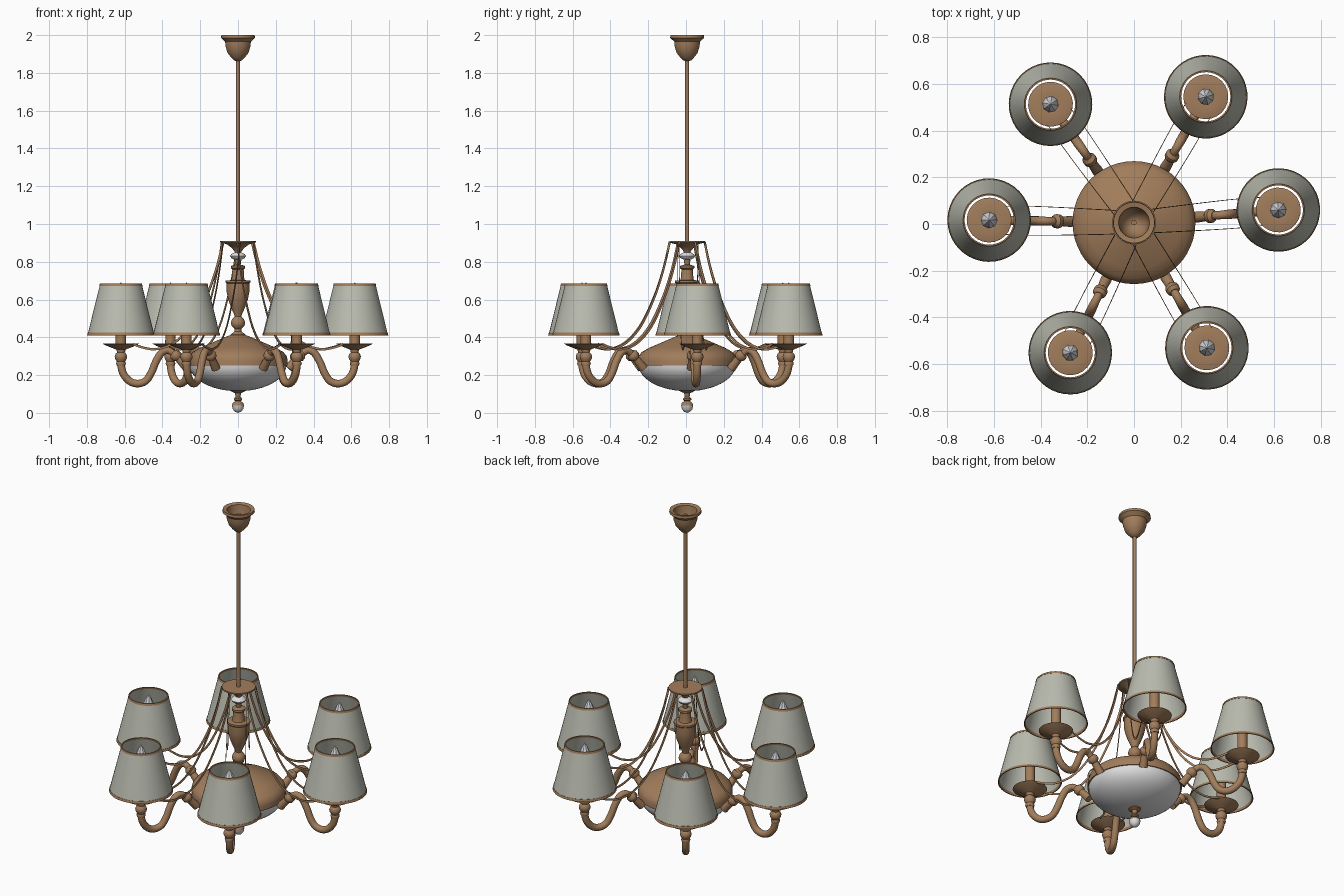
import bpy, bmesh, math
from mathutils import Vector, Matrix

if "Cube" in bpy.data.objects:
    bpy.data.objects.remove(bpy.data.objects["Cube"])

CY = 0.006  # body axis offset in y


def material(name, rgb):
    m = bpy.data.materials.new(name)
    m.diffuse_color = (*rgb, 1)
    m.use_nodes = True
    m.node_tree.nodes["Principled BSDF"].inputs["Base Color"].default_value = m.diffuse_color
    return m


BRONZE = material("bronze", (0.36, 0.205, 0.105))
FABRIC = material("shade_fabric", (0.49, 0.50, 0.43))
GLASS = material("white_glass", (0.74, 0.74, 0.75))
BULB = material("bulb_glass", (0.68, 0.69, 0.72))


def finish(name, bm, mats, matrix, smooth=True, angle=40):
    bmesh.ops.recalc_face_normals(bm, faces=bm.faces)
    me = bpy.data.meshes.new(name)
    bm.to_mesh(me)
    bm.free()
    for m in mats:
        me.materials.append(m)
    if smooth:
        me.polygons.foreach_set("use_smooth", [True] * len(me.polygons))
        me.set_sharp_from_angle(angle=math.radians(angle))
    ob = bpy.data.objects.new(name, me)
    ob.matrix_world = matrix
    bpy.context.collection.objects.link(ob)
    return ob


def skin(bm, rings, closed=False):
    n = len(rings[0])
    pairs = list(zip(rings, rings[1:])) + ([(rings[-1], rings[0])] if closed else [])
    for a, b in pairs:
        for i in range(n):
            j = (i + 1) % n
            bm.faces.new((a[i], a[j], b[j], b[i]))


def lathe(name, profile, mat, matrix, seg=32, smooth=True, closed=False):
    """Revolve (radius, z) points round the local z axis."""
    bm = bmesh.new()
    rings = []
    for r, z in profile:
        rings.append([bm.verts.new((max(r, 1e-5) * math.cos(2 * math.pi * i / seg),
                                    max(r, 1e-5) * math.sin(2 * math.pi * i / seg), z))
                      for i in range(seg)])
    skin(bm, rings, closed)
    bmesh.ops.remove_doubles(bm, verts=bm.verts, dist=1e-4)
    return finish(name, bm, [mat], matrix, smooth)


def spline(points, steps=5):
    """Catmull-Rom through tuples of any length."""
    p = [points[0]] + list(points) + [points[-1]]
    out = []
    for i in range(1, len(p) - 2):
        for s in range(steps):
            t = s / steps
            out.append(tuple(0.5 * (2 * b + (c - a) * t + (2 * a - 5 * b + 4 * c - d) * t * t
                                    + (3 * b - a - 3 * c + d) * t ** 3)
                             for a, b, c, d in zip(p[i - 1], p[i], p[i + 1], p[i + 2])))
    return out + [tuple(points[-1])]


def sweep(name, path, section, mat, matrix):
    """path: (x, y, z, scale); section: (sideways, in-plane) points."""
    bm = bmesh.new()
    rings = []
    for i, (x, y, z, s) in enumerate(path):
        a, b = path[max(i - 1, 0)], path[min(i + 1, len(path) - 1)]
        t = Vector((b[0] - a[0], b[1] - a[1], b[2] - a[2])).normalized()
        side = Vector((0, 1, 0))
        up = t.cross(side).normalized()
        rings.append([bm.verts.new(Vector((x, y, z)) + side * u * s + up * v * s)
                      for u, v in section])
    skin(bm, rings)
    bm.faces.new(rings[0])
    bm.faces.new(rings[-1])
    return finish(name, bm, [mat], matrix)


AXIS = Matrix.Translation((0, CY, 0))

# ceiling canopy (open dish) and hanging rod
lathe("ceiling_canopy", [(0.066, 1.995), (0.088, 2.0), (0.09, 1.985), (0.075, 1.972), (0.068, 1.965),
                         (0.066, 1.94), (0.055, 1.905), (0.035, 1.88), (0.02, 1.865), (0.0, 1.862),
                         (0.0, 1.868), (0.03, 1.885), (0.05, 1.91), (0.06, 1.945)],
      BRONZE, AXIS, closed=True)
lathe("hanging_rod", [(0, 1.97), (0.011, 1.97), (0.011, 0.9), (0, 0.9)], BRONZE, AXIS, 16)

# crown plate with glass bead below
lathe("crown_plate", [(0, 0.91), (0.094, 0.91), (0.094, 0.902), (0.06, 0.893), (0.035, 0.875),
                      (0.022, 0.86), (0.014, 0.845), (0.014, 0.80), (0, 0.80)], BRONZE, AXIS)
lathe("glass_bead", [(0, 0.852), (0.02, 0.849), (0.036, 0.84), (0.042, 0.831), (0.036, 0.82),
                     (0.02, 0.812), (0, 0.81)], GLASS, AXIS)

# turned central column
lathe("column_urn", [(0, 0.81), (0.018, 0.81), (0.014, 0.785), (0.038, 0.778), (0.038, 0.766), (0.03, 0.76),
                     (0.033, 0.715), (0.036, 0.703), (0.065, 0.7), (0.065, 0.69), (0.06, 0.685),
                     (0.06, 0.64), (0.052, 0.60), (0.036, 0.555), (0.022, 0.525), (0.018, 0.51),
                     (0.032, 0.495), (0.038, 0.476), (0.032, 0.458), (0.018, 0.445), (0.02, 0.43),
                     (0.04, 0.415), (0.04, 0.40)], BRONZE, AXIS)

# bronze dome and glass bowl
lathe("body_dome", [(0.03, 0.415), (0.06, 0.405), (0.13, 0.375), (0.2, 0.345), (0.24, 0.322), (0.258, 0.3),
                    (0.263, 0.28), (0.263, 0.252), (0.25, 0.252)], BRONZE, AXIS, 48)
lathe("glass_bowl", [(0.257 * math.cos(a * math.pi / 24), 0.255 - 0.14 * math.sin(a * math.pi / 24))
                     for a in range(13)], GLASS, AXIS, 48)

# bottom finial
lathe("bottom_finial", [(0, 0.125), (0.035, 0.122), (0.035, 0.112), (0.016, 0.105), (0.013, 0.085),
                        (0.022, 0.075), (0.022, 0.068), (0.014, 0.063), (0.028, 0.053),
                        (0.032, 0.04)], BRONZE, AXIS, 24)
lathe("finial_tip", [(0.032, 0.04), (0.028, 0.02), (0.016, 0.006), (0, 0.0)], GLASS, AXIS, 24)

# S-shaped arm: r, 0, z, tube radius
ARM = [(0.62, 0, 0.30, 0.019), (0.62, 0, 0.255, 0.02), (0.606, 0, 0.205, 0.02), (0.572, 0, 0.167, 0.02),
       (0.53, 0, 0.155, 0.02), (0.488, 0, 0.17, 0.02), (0.458, 0, 0.215, 0.02), (0.435, 0, 0.27, 0.02),
       (0.405, 0, 0.318, 0.02), (0.37, 0, 0.331, 0.018), (0.34, 0, 0.312, 0.018)]
COLLAR = [(0.345, 0, 0.32, 0.018), (0.335, 0, 0.31, 0.03), (0.322, 0, 0.296, 0.03), (0.314, 0, 0.287, 0.02),
          (0.29, 0, 0.26, 0.022), (0.268, 0, 0.236, 0.024)]
CIRCLE = [(math.cos(i * math.pi / 8), math.sin(i * math.pi / 8)) for i in range(16)]
RIBBON = [(-0.0015, -0.006), (0.0015, -0.006), (0.0015, 0.006), (-0.0015, 0.006)]


def shade_r(z):
    return 0.177 + (0.110 - 0.177) * (z - 0.412) / (0.684 - 0.412)


def band(name, z0, z1, out, thick, mat, matrix):
    lathe(name, [(shade_r(z0) + out, z0), (shade_r(z1) + out, z1),
                 (shade_r(z1) + out - thick, z1), (shade_r(z0) + out - thick, z0)],
          mat, matrix, 40, closed=True)


for k, deg in enumerate((5, 60.3, 125.2, 179, 243.9, 300.2)):
    rot = AXIS @ Matrix.Rotation(math.radians(deg), 4, "Z")
    lamp = rot @ Matrix.Translation((0.62, 0, 0))
    n = "_%d" % (k + 1)
    # arm and its end collar at the body
    sweep("arm" + n, spline(ARM), CIRCLE, BRONZE, rot)
    sweep("arm_collar" + n, COLLAR, CIRCLE, BRONZE, rot)
    # turned cup, drip pan and candle sleeve
    lathe("lamp_cup" + n, [(0, 0.25), (0.022, 0.25), (0.026, 0.262), (0.022, 0.272), (0.03, 0.285),
                           (0.033, 0.298), (0.028, 0.313), (0.02, 0.32), (0.024, 0.335), (0.05, 0.345),
                           (0.075, 0.355), (0.096, 0.366), (0.092, 0.368), (0.028, 0.362),
                           (0.027, 0.56), (0, 0.56)], BRONZE, lamp, 24)
    # faceted candle bulb
    lathe("bulb" + n, [(0.015, 0.555), (0.03, 0.575), (0.036, 0.6), (0.03, 0.635), (0.015, 0.67),
                       (0, 0.692)], BULB, lamp, 8, smooth=False)
    # lampshade with trims
    band("lampshade" + n, 0.412, 0.684, 0, 0.003, FABRIC, lamp)
    band("shade_trim_bottom" + n, 0.411, 0.425, 0.0015, 0.006, BRONZE, lamp)
    band("shade_trim_top" + n, 0.673, 0.685, 0.0015, 0.006, BRONZE, lamp)
    # pair of swags from crown to pan
    for s in (-1, 1):
        swag = spline([(0.078, s * 0.05, 0.905, 1), (0.115, s * 0.052, 0.76, 1), (0.17, s * 0.054, 0.61, 1),
                       (0.25, s * 0.057, 0.46, 1), (0.34, s * 0.06, 0.37, 1), (0.43, s * 0.062, 0.338, 1),
                       (0.50, s * 0.062, 0.345, 1), (0.555, s * 0.06, 0.364, 1)])
        sweep("swag%s_%s" % (n, "a" if s < 0 else "b"), swag, RIBBON, BRONZE, rot)
